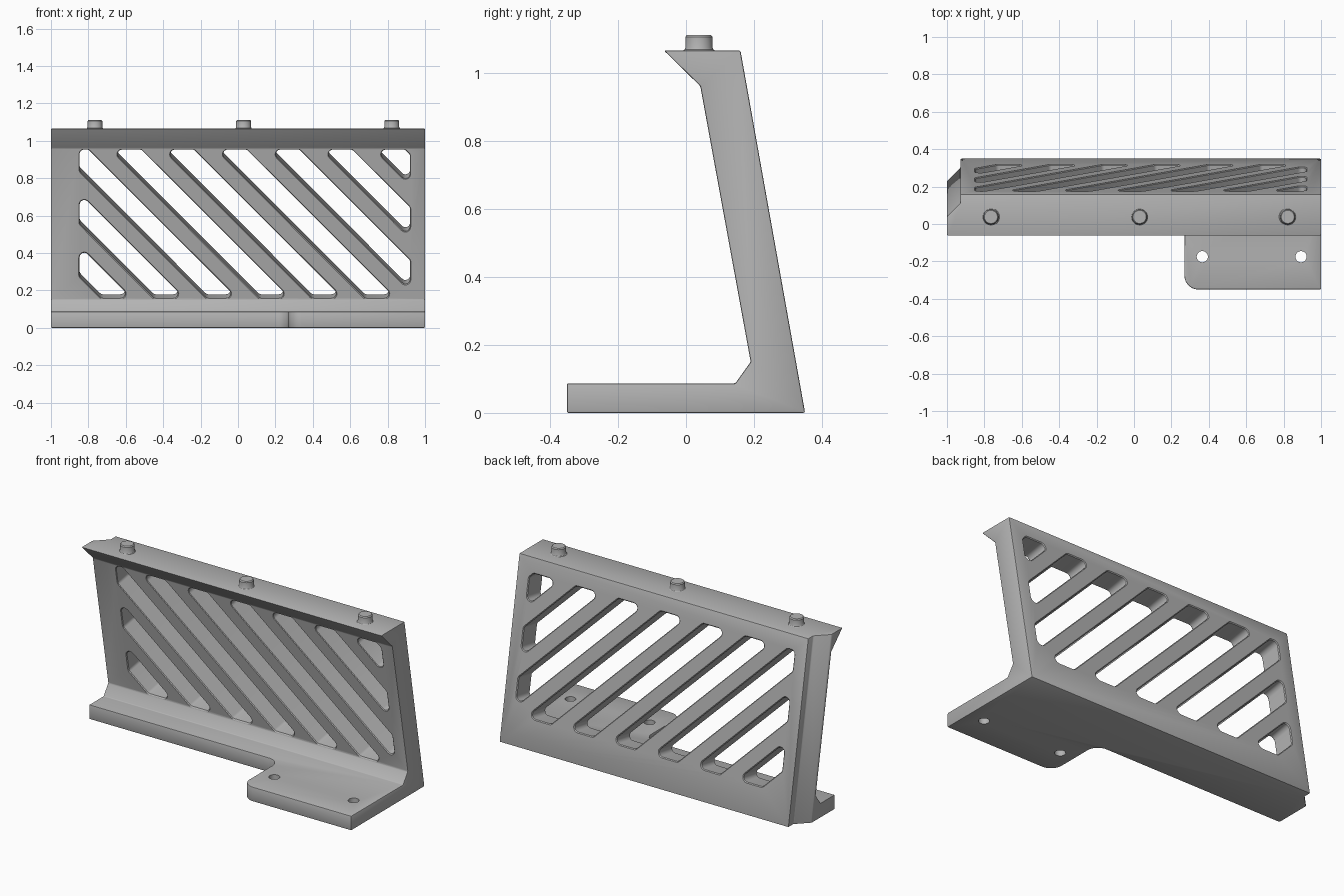
import bpy, bmesh, math
from mathutils import Vector

if "Cube" in bpy.data.objects:
    bpy.data.objects.remove(bpy.data.objects["Cube"])

GREY = bpy.data.materials.new("grey")
GREY.diffuse_color = (0.45, 0.45, 0.45, 1)
GREY.use_nodes = True
GREY.node_tree.nodes["Principled BSDF"].inputs["Base Color"].default_value = GREY.diffuse_color
SLOPE = 0.178                      # lean of the wall, dy/dz


def add_loft(bm, rings):
    """Closed solid through equal-length rings of 3D points."""
    vs = [[bm.verts.new(p) for p in r] for r in rings]
    n = len(vs[0])
    bm.faces.new(vs[0][::-1])
    bm.faces.new(vs[-1])
    for a, b in zip(vs, vs[1:]):
        for i in range(n):
            j = (i + 1) % n
            bm.faces.new((a[i], a[j], b[j], b[i]))


def make(name, lofts):
    bm = bmesh.new()
    for rings in lofts:
        add_loft(bm, rings)
    bmesh.ops.recalc_face_normals(bm, faces=bm.faces)
    me = bpy.data.meshes.new(name)
    bm.to_mesh(me)
    bm.free()
    me.materials.append(GREY)
    ob = bpy.data.objects.new(name, me)
    bpy.context.collection.objects.link(ob)
    return ob


def activate(ob):
    bpy.ops.object.select_all(action='DESELECT')
    ob.select_set(True)
    bpy.context.view_layer.objects.active = ob


def cut(ob, name, lofts):
    cutter = make(name, lofts)
    cutter.hide_render = True
    activate(ob)
    m = ob.modifiers.new("cut", 'BOOLEAN')
    m.operation, m.solver, m.object = 'DIFFERENCE', 'EXACT', cutter
    bpy.ops.object.modifier_apply(modifier=m.name)
    bpy.data.objects.remove(cutter)


def arc(cx, cy, r, a0, a1, n=12):
    return [(cx + r * math.cos(math.radians(a0 + (a1 - a0) * i / n)),
             cy + r * math.sin(math.radians(a0 + (a1 - a0) * i / n))) for i in range(n + 1)]


def prism(pts, z0, z1, lean=0.0):
    return [[(x, y - lean * z, z) for x, y in pts] for z in (z0, z1)]


def circle(cx, cy, r, z, n=32):
    return [(x, y, z) for x, y in arc(cx, cy, r, 0, 360, n)[:-1]]


def clip(poly, s, c):
    """Keep the part of a convex polygon where s*(x+z) <= s*c."""
    out = []
    for p, q in zip(poly, poly[1:] + poly[:1]):
        dp, dq = s * (p.x + p.y - c), s * (q.x + q.y - c)
        if dp <= 0:
            out.append(p)
        if dp * dq < 0:
            out.append(p.lerp(q, dp / (dp - dq)))
    return out


def rounded(poly, r, n=6):
    out = []
    for i, p in enumerate(poly):
        u = (poly[i - 1] - p).normalized()
        v = (poly[(i + 1) % len(poly)] - p).normalized()
        half = u.angle(v) / 2
        c = p + (u + v).normalized() * (r / math.sin(half))
        a = p + u * (r / math.tan(half)) - c
        b = p + v * (r / math.tan(half)) - c
        ang = a.angle(b)
        for k in range(n + 1):
            t = k / n
            out.append(c + (a * math.sin((1 - t) * ang) + b * math.sin(t * ang)) / math.sin(ang))
    return out


def slot_outline(k, g):
    """Diagonal slot number k in the window, grown outward by g."""
    x0, x1, z0, z1 = -0.847 - g, 0.92 + g, 0.157 - g, 0.952 + g
    poly = [Vector(p) for p in ((x0, z0), (x1, z0), (x1, z1), (x0, z1))]
    step = 0.282 * k
    poly = clip(poly, 1, 0.153 + step + g * math.sqrt(2))
    poly = clip(poly, -1, -0.010 + step - g * math.sqrt(2))
    return rounded(poly, 0.025 + g)


def slot_rings(k):
    """Slot cutter square to the leaning wall, flared at both mouths."""
    nrm = Vector((0, 1, SLOPE)).normalized()
    rings = []
    for g, from_back, t in ((0.015, 0, -0.010), (0, 0, 0.005), (0, 1, -0.005), (0.015, 1, 0.010)):
        ring = []
        for p in slot_outline(k, g):
            yf = 0.19 - (p.y - 0.15) * 0.185
            depth = (0.35 - SLOPE * p.y - yf) * nrm.y
            ring.append(Vector((p.x, yf, p.y)) + nrm * (from_back * depth + t))
        rings.append(ring)
    return rings


# Bracket: side profile with foot, leaning wall and top flange
profile = [(-0.35, 0), (0.35, 0), (0.16, 1.065), (-0.065, 1.065),
           (0.042, 0.96), (0.19, 0.15), (0.145, 0.087), (-0.35, 0.087)]
bracket = make("bracket", [[[(x, y, z) for y, z in profile] for x in (-1, 1)]])

# Foot plate is only deep on the right, with rounded corners
foot = ([(-1.2, 0.01)] + arc(0.20, -0.06, 0.07, 90, 0)
        + arc(0.345, -0.275, 0.0755, 180, 270) + [(0.345, -0.5), (-1.2, -0.5)])
cut(bracket, "foot_cutter", [prism(foot, -0.2, 0.4)])

# Chamfered rebate down the back of the left end
rebate = [(-1.05, 0.18), (-0.928, 0.302), (-0.928, 0.6), (-1.05, 0.6)]
cut(bracket, "rebate_cutter", [prism(rebate, -0.2, 1.3, SLOPE)])

# Slightly softened outer edges
activate(bracket)
bev = bracket.modifiers.new("edges", 'BEVEL')
bev.width, bev.segments, bev.limit_method = 0.005, 2, 'ANGLE'
bev.angle_limit = math.radians(30)
bpy.ops.object.modifier_apply(modifier=bev.name)

# Diagonal slots and screw holes
cut(bracket, "slot_cutter", [slot_rings(k) for k in range(-2, 7)])
cut(bracket, "hole_cutter", [[circle(x, -0.175, 0.03, z) for z in (-0.1, 0.3)]
                             for x in (0.365, 0.893)])

# Pins on the top flange
parts = [bracket]
for side, x in (("left", -0.765), ("middle", 0.03), ("right", 0.822)):
    steps = ((0.04, 1.05), (0.048, 1.064), (0.043, 1.067), (0.04, 1.073), (0.04, 1.105), (0.035, 1.111))
    parts.append(make("pin_" + side, [[circle(x, 0.038, r, z) for r, z in steps]]))

for ob in parts:
    activate(ob)
    bpy.ops.object.shade_smooth_by_angle(angle=math.radians(30))
